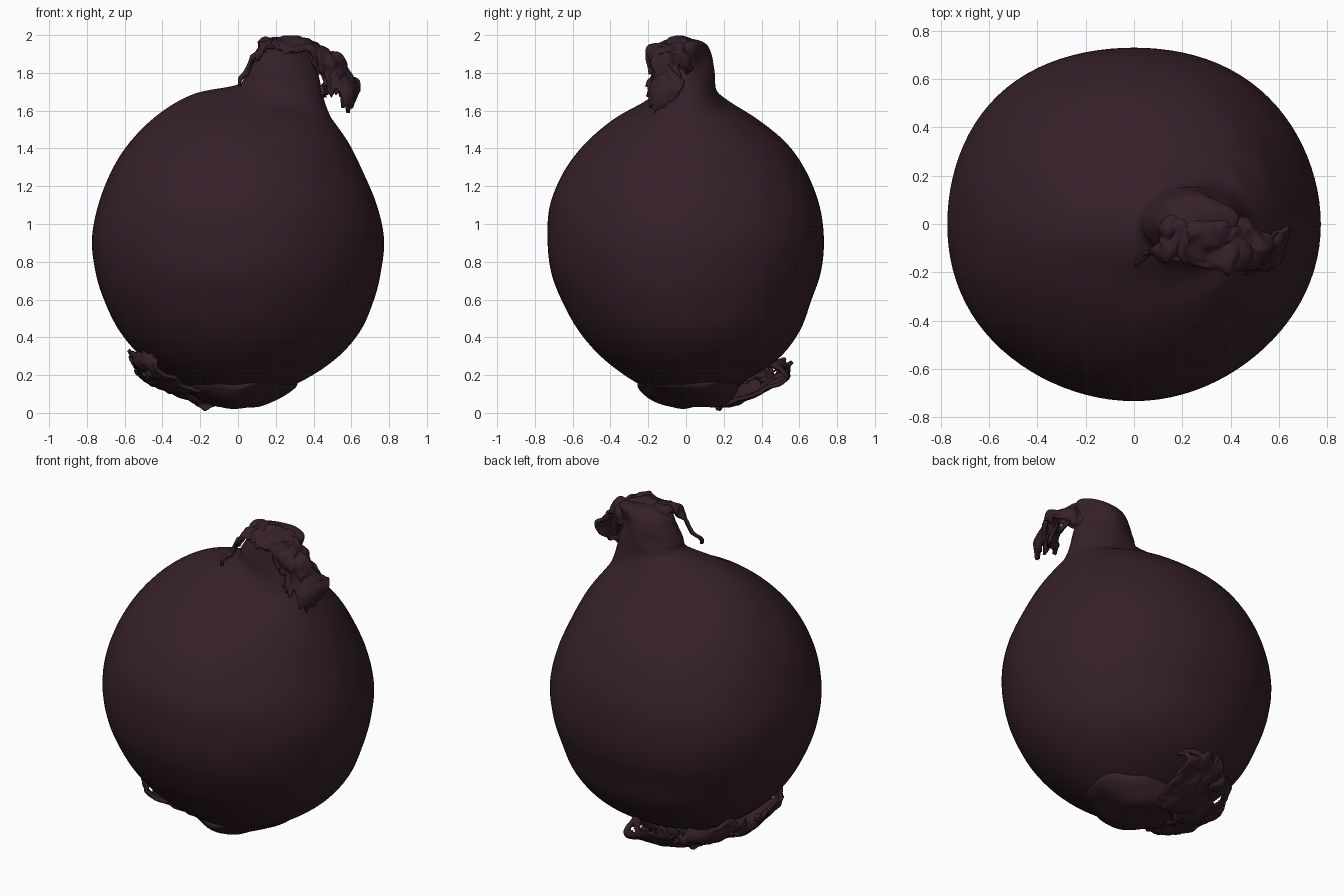
import bpy, math
from mathutils import Vector, noise

if "Cube" in bpy.data.objects:
    bpy.data.objects.remove(bpy.data.objects["Cube"])

skin = bpy.data.materials.new("dark purple skin")
skin.diffuse_color = (0.036, 0.0145, 0.023, 1)
skin.use_nodes = True
skin.node_tree.nodes["Principled BSDF"].inputs["Base Color"].default_value = skin.diffuse_color


def catmull(pts, t):
    """Smooth point on a list of vectors, t in 0..1"""
    n = len(pts) - 1
    f = min(max(t, 0), 1) * n
    i = min(int(f), n - 1)
    u = f - i
    p1, p2 = pts[i], pts[i + 1]
    p0 = pts[i - 1] if i else p1 * 2 - p2
    p3 = pts[i + 2] if i + 2 <= n else p2 * 2 - p1
    return 0.5 * (p1 * 2 + (p2 - p0) * u + (p0 * 2 - p1 * 5 + p2 * 4 - p3) * u * u
                  + (p1 * 3 - p0 - p2 * 3 + p3) * u ** 3)


def make(name, verts, faces):
    me = bpy.data.meshes.new(name)
    me.from_pydata(verts, [], faces)
    me.materials.append(skin)
    me.shade_smooth()
    ob = bpy.data.objects.new(name, me)
    bpy.context.collection.objects.link(ob)
    return ob


def ring_body(name, rings, seg, steps, wrinkle, bulge=0.0):
    """Loft tilted elliptical rings: x min, x max, y min, y max, z, tilt"""
    rings = [Vector(r) for r in rings]
    verts, faces = [], []
    for j in range(steps + 1):
        xl, xr, yf, yb, z, tilt = catmull(rings, j / steps)
        cx, cy = (xl + xr) / 2, (yf + yb) / 2
        for i in range(seg):
            a = math.tau * i / seg
            c, s = math.cos(a), math.sin(a)
            # fuller towards the back, fullest at the back left
            k = 1 + bulge * (xr - xl) * math.sin(2 * a) ** 2 * (0.5 + s - 0.5 * c)
            dx = (xr - xl) / 2 * c * k
            p = Vector((cx + dx, cy + (yb - yf) / 2 * s * k, z + tilt * dx))
            verts.append(p + noise.noise_vector(p * 6) * wrinkle(p.z))
    for j in range(steps):
        for i in range(seg):
            k = (i + 1) % seg
            faces.append((j * seg + i, j * seg + k, (j + 1) * seg + k, (j + 1) * seg + i))
    faces.append(tuple(reversed(range(seg))))
    faces.append(tuple(range(steps * seg, steps * seg + seg)))
    return make(name, verts, faces)


def sheet(name, lines, nu, nv, wrinkle, ragged, holes=9.0):
    """Loft a wrinkled thin skin across polylines, with a torn far edge"""
    lines = [[Vector(p) for p in line] for line in lines]
    verts, faces = [], []
    for i in range(nu + 1):
        u = i / nu
        cut = 1 - ragged * abs(noise.noise(Vector((u * 17, 3.1, 0))))
        for j in range(nv + 1):
            v = j / nv * cut
            p = catmull([catmull(line, v) for line in lines], u)
            p = p + noise.noise_vector(p * 8) * wrinkle + noise.noise_vector(p * 22) * wrinkle * 0.4
            p.z = min(max(p.z, 0.012), 1.988)
            verts.append(p)
    for i in range(nu):
        for j in range(nv):
            a = i * (nv + 1) + j
            if j > nv * 0.5 and noise.noise(verts[a] * 11) > holes:
                continue
            faces.append((a, a + nv + 1, a + nv + 2, a + 1))
    ob = make(name, verts, faces)
    m = ob.modifiers.new("thickness", "SOLIDIFY")
    m.thickness, m.offset = 0.02, 0
    return ob


# bulb with leaning neck
ring_body("bulb", [
    (-.05, .05, -.05, .05, .07, 0), (-.28, .30, -.245, .27, .15, 0),
    (-.49, .51, -.43, .48, .28, 0), (-.625, .645, -.565, .60, .43, 0),
    (-.71, .72, -.66, .665, .60, 0), (-.755, .757, -.715, .715, .75, 0),
    (-.773, .773, -.733, .73, .92, 0), (-.74, .735, -.72, .706, 1.10, 0),
    (-.67, .66, -.645, .635, 1.28, 0), (-.575, .585, -.53, .53, 1.43, 0),
    (-.43, .505, -.375, .37, 1.56, -.03), (-.23, .48, -.22, .23, 1.64, -.14),
    (.0, .455, -.15, .165, 1.70, -.17), (.04, .43, -.13, .145, 1.79, -.10),
    (.08, .42, -.11, .125, 1.88, 0), (.11, .42, -.10, .11, 1.94, 0),
    (.16, .38, -.07, .07, 1.965, 0), (.24, .30, -.02, .02, 1.97, 0)],
    96, 120, lambda z: 0.03 * min(max((z - 1.72) / 0.15, 0), 1), 0.013)

# root plate under the bulb
ring_body("root_plate", [
    (-.25, .28, -.24, .29, .19, 0), (-.27, .30, -.25, .29, .145, 0),
    (-.24, .25, -.17, .25, .085, 0), (-.19, .17, -.05, .20, .045, 0),
    (-.05, .05, .05, .12, .04, 0)], 64, 24, lambda z: 0.03)

# dry skin folded over the neck, drooping to the front right
sheet("neck_fold", [
    [(.13, .06, 1.87), (.11, .0, 1.93), (.07, -.10, 1.86), (.03, -.15, 1.71)],
    [(.17, .07, 1.91), (.16, .01, 1.96), (.14, -.09, 1.94), (.13, -.14, 1.88)],
    [(.24, .07, 1.93), (.25, .0, 1.985), (.25, -.11, 1.97), (.25, -.17, 1.92)],
    [(.32, .07, 1.92), (.34, -.01, 1.98), (.36, -.15, 1.93), (.38, -.20, 1.86)],
    [(.38, .05, 1.88), (.44, -.03, 1.945), (.48, -.17, 1.86), (.49, -.21, 1.70)],
    [(.40, .03, 1.83), (.51, -.03, 1.89), (.585, -.11, 1.78), (.595, -.14, 1.59)],
    [(.40, .01, 1.78), (.51, .0, 1.84), (.60, -.04, 1.79), (.615, -.06, 1.71)]],
    90, 40, 0.045, 0.35)

# inner strands hanging under the fold
sheet("neck_strands", [
    [(.38, -.04, 1.88), (.43, -.12, 1.83), (.45, -.16, 1.75), (.46, -.17, 1.66)],
    [(.40, -.02, 1.87), (.48, -.09, 1.81), (.52, -.11, 1.74), (.52, -.12, 1.67)],
    [(.40, .0, 1.85), (.49, -.05, 1.80), (.55, -.07, 1.75), (.56, -.08, 1.67)]],
    30, 24, 0.04, 0.5)


# torn skin frill at the back left of the base
def spoke(deg, reach, lift):
    c, s = math.cos(math.radians(deg)), math.sin(math.radians(deg))
    return [(c * r, s * r, z + lift) for r, z in
            ((.20, .05), (.30, .075), (.42, .13), (.53, .195), (.56 * reach, .19 + .10 * reach))]


sheet("base_frill", [spoke(*d) for d in
                     ((85, .75, 0), (100, 1.03, 0), (118, .92, 0), (140, .95, .005),
                      (160, .96, .015), (180, 1.02, .025), (198, 1.03, .04), (213, .85, .05))],
      100, 30, 0.03, 0.3, 0.3)

# pointed tag touching the ground
sheet("base_tag", [
    [(-.28, .12, .10), (-.25, .14, .08), (-.22, .16, .05)],
    [(-.18, .15, .09), (-.18, .17, .05), (-.17, .17, .01)],
    [(-.06, .20, .09), (-.10, .20, .06), (-.13, .19, .04)]],
    16, 12, 0.006, 0.0)
